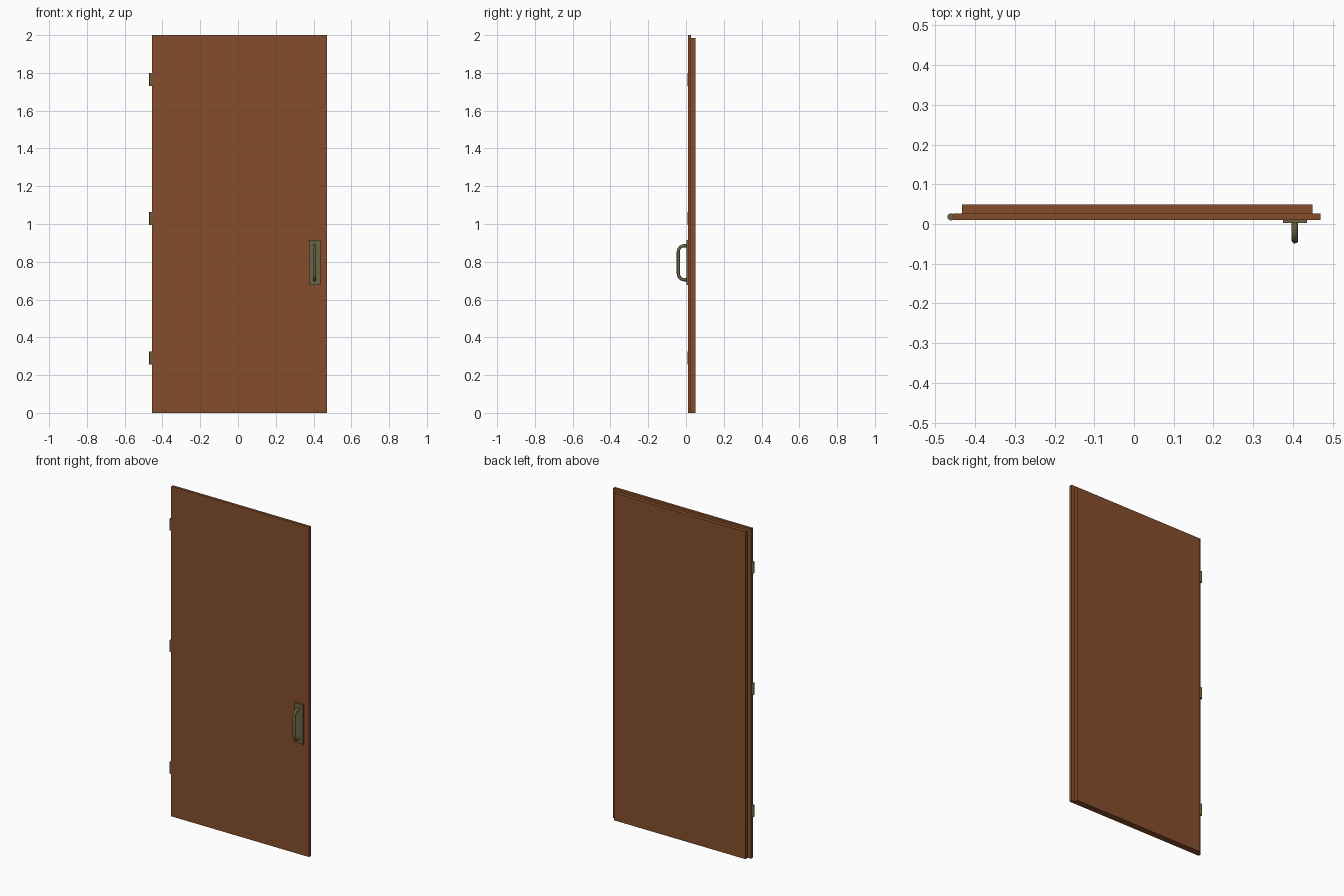
import bpy, math

if "Cube" in bpy.data.objects:
    bpy.data.objects.remove(bpy.data.objects["Cube"])

def material(name, rgb):
    m = bpy.data.materials.new(name)
    m.diffuse_color = (*rgb, 1)
    m.use_nodes = True
    m.node_tree.nodes["Principled BSDF"].inputs["Base Color"].default_value = m.diffuse_color
    return m

wood = material("brown wood", (0.235, 0.076, 0.025))
metal = material("aged brass", (0.155, 0.125, 0.057))

def box(name, lo, hi, mat):
    bpy.ops.mesh.primitive_cube_add(size=1)
    o = bpy.context.object
    o.name = name
    o.scale = [b - a for a, b in zip(lo, hi)]
    o.location = [(a + b) / 2 for a, b in zip(lo, hi)]
    bpy.ops.object.transform_apply(location=True, scale=True)
    o.data.materials.append(mat)
    return o

# Door leaf: wide front panel and a smaller rebated back panel
box("door_front_panel", (-0.455, 0.010, 0), (0.47, 0.027, 2.0), wood)
box("door_back_panel", (-0.433, 0.027, 0), (0.45, 0.049, 1.984), wood)

# Hinge barrels along the left edge
for i, z in enumerate((0.29, 1.029, 1.765)):
    bpy.ops.mesh.primitive_cylinder_add(vertices=16, radius=0.009, depth=0.068,
                                        location=(-0.461, 0.018, z))
    o = bpy.context.object
    o.name = f"hinge_{i + 1}"
    o.data.materials.append(metal)
    bpy.ops.object.shade_smooth_by_angle(angle=math.radians(40))

# Handle back plate
box("handle_plate", (0.375, 0.002, 0.676), (0.436, 0.010, 0.916), metal)

# Pull handle: round bar swept along a U path with rounded corners
R, y_out, z_lo, z_hi, hx = 0.032, -0.0405, 0.705, 0.885, 0.405
path = [(hx, 0.005, z_lo)]
for cz, start in ((z_lo + R, -90), (z_hi - R, 180)):
    for k in range(9):
        a = math.radians(start - 90 * k / 8)
        path.append((hx, y_out + R + R * math.cos(a), cz + R * math.sin(a)))
path.append((hx, 0.005, z_hi))

cu = bpy.data.curves.new("pull_handle", 'CURVE')
cu.dimensions = '3D'
cu.bevel_depth = 0.0085
cu.bevel_resolution = 4
cu.use_fill_caps = True
sp = cu.splines.new('POLY')
sp.points.add(len(path) - 1)
for p, co in zip(sp.points, path):
    p.co = (*co, 1)
cu.materials.append(metal)
handle = bpy.data.objects.new("pull_handle", cu)
bpy.context.collection.objects.link(handle)
bpy.ops.object.select_all(action='DESELECT')
handle.select_set(True)
bpy.context.view_layer.objects.active = handle
bpy.ops.object.convert(target='MESH')
bpy.ops.object.shade_smooth_by_angle(angle=math.radians(40))
